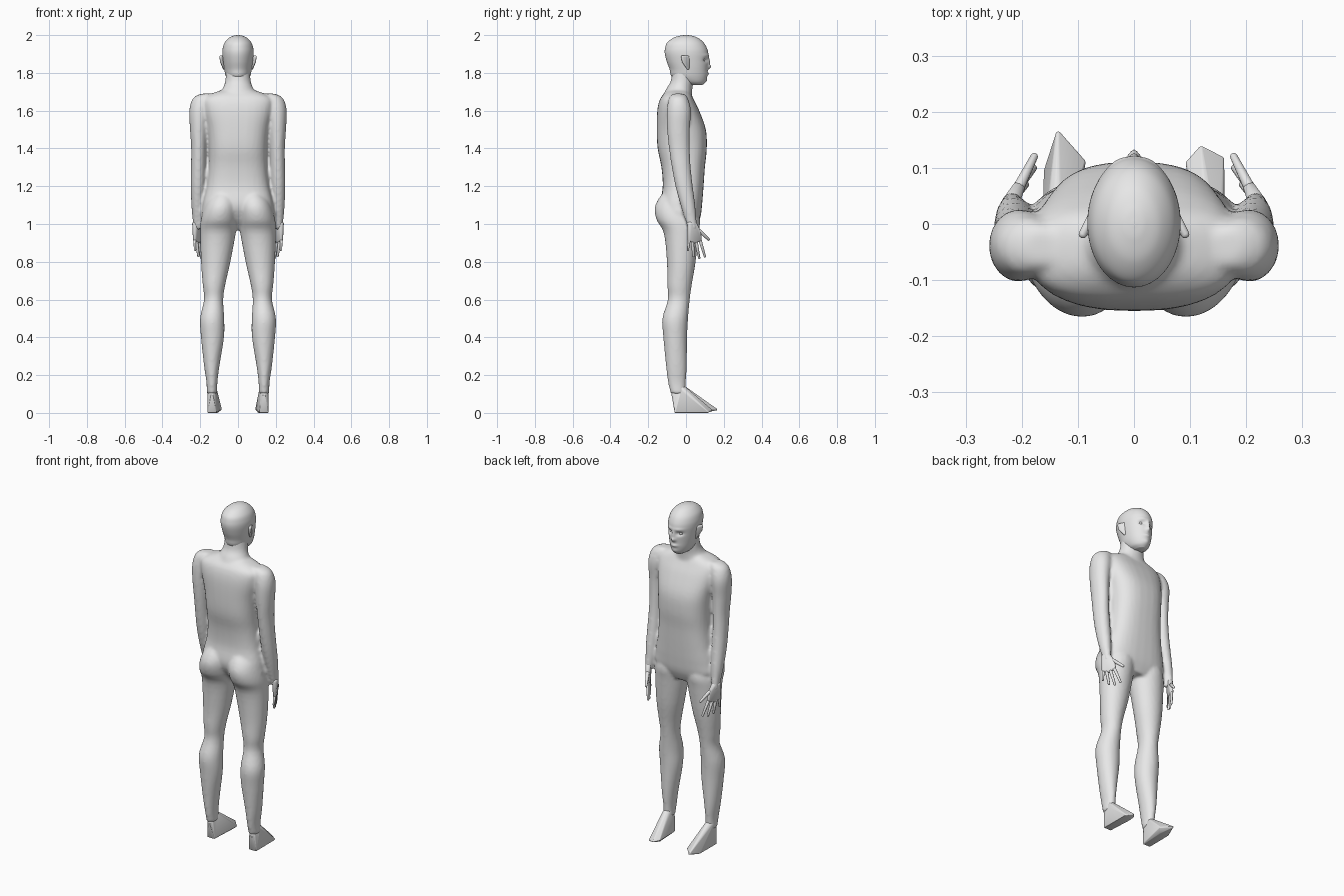
import bpy, bmesh, math

skin = bpy.data.materials.new("grey_skin")
skin.diffuse_color = (0.8, 0.8, 0.8, 1)


def finish(name, bm, smooth=True):
    bmesh.ops.recalc_face_normals(bm, faces=bm.faces)
    for f in bm.faces:
        f.smooth = smooth
    me = bpy.data.meshes.new(name)
    bm.to_mesh(me)
    bm.free()
    me.materials.append(skin)
    ob = bpy.data.objects.new(name, me)
    bpy.context.collection.objects.link(ob)
    return ob


def catmull(a, b, c, d, t):
    return [0.5 * (2 * q + (r - p) * t + (2 * p - 5 * q + 4 * r - s) * t * t
                   + (3 * q - p - 3 * r + s) * t ** 3) for p, q, r, s in zip(a, b, c, d)]


def loft(bm, rings, side=1, power=2.0, segs=32, steps=4):
    """Smooth horizontal sections (z, cx, cy, rx, ry), closed at both ends."""
    path = []
    for i in range(len(rings) - 1):
        a, d = rings[max(i - 1, 0)], rings[min(i + 2, len(rings) - 1)]
        path += [catmull(a, rings[i], rings[i + 1], d, k / steps) for k in range(steps)]
    path.append(rings[-1])
    loops = []
    for z, cx, cy, rx, ry in path:
        loop = []
        for k in range(segs):
            t = 2 * math.pi * k / segs
            c, s = math.cos(t), math.sin(t)
            x = cx + rx * math.copysign(abs(c) ** (2 / power), c)
            y = cy + ry * math.copysign(abs(s) ** (2 / power), s)
            loop.append(bm.verts.new((side * x, y, z)))
        loops.append(loop)
    for lo, hi in zip(loops, loops[1:]):
        for k in range(segs):
            n = (k + 1) % segs
            bm.faces.new((lo[k], lo[n], hi[n], hi[k]))
    bm.faces.new(loops[0])
    bm.faces.new(loops[-1])


def hull(bm, balls, side=1, n=10):
    """Convex skin around small balls (x, y, z, r)."""
    pts = []
    for x, y, z, r in balls:
        pts += [bm.verts.new((side * x, y, z + r)), bm.verts.new((side * x, y, z - r))]
        for j in range(1, 5):
            p = math.pi * j / 5
            for k in range(n):
                t = 2 * math.pi * k / n
                pts.append(bm.verts.new((side * x + r * math.sin(p) * math.cos(t),
                                         y + r * math.sin(p) * math.sin(t),
                                         z + r * math.cos(p))))
    res = bmesh.ops.convex_hull(bm, input=pts)
    junk = {g for g in res["geom_interior"] + res["geom_unused"]
            if isinstance(g, bmesh.types.BMVert)}
    bmesh.ops.delete(bm, geom=list(junk), context='VERTS')


# Body: torso, neck, arms and legs fused into one skin
torso = [(0.97, 0, 0.0, 0.08, 0.05), (1.03, 0, -0.015, 0.185, 0.09),
         (1.10, 0, -0.025, 0.187, 0.11), (1.20, 0, -0.015, 0.166, 0.108),
         (1.30, 0, -0.015, 0.156, 0.115), (1.40, 0, -0.02, 0.156, 0.13),
         (1.50, 0, -0.025, 0.165, 0.13), (1.60, 0, -0.041, 0.185, 0.111),
         (1.66, 0, -0.049, 0.185, 0.089), (1.69, 0, -0.046, 0.14, 0.07),
         (1.71, 0, -0.04, 0.08, 0.05)]
neck = [(1.62, 0, -0.045, 0.12, 0.08), (1.68, 0, -0.043, 0.105, 0.076),
        (1.72, 0, -0.034, 0.08, 0.068), (1.76, 0, -0.02, 0.067, 0.06),
        (1.85, 0, -0.012, 0.06, 0.058)]
arm = [(1.69, 0.165, -0.04, 0.03, 0.03), (1.665, 0.187, -0.04, 0.052, 0.05),
       (1.60, 0.203, -0.038, 0.055, 0.064), (1.50, 0.208, -0.04, 0.046, 0.06),
       (1.40, 0.208, -0.035, 0.040, 0.055), (1.30, 0.210, -0.025, 0.039, 0.05),
       (1.20, 0.212, -0.010, 0.038, 0.046), (1.10, 0.215, 0.010, 0.032, 0.039),
       (1.00, 0.217, 0.030, 0.021, 0.027), (0.97, 0.217, 0.037, 0.017, 0.025)]
leg = [(1.17, 0.08, -0.075, 0.03, 0.04), (1.13, 0.085, -0.07, 0.07, 0.078),
       (1.08, 0.092, -0.055, 0.089, 0.111), (1.02, 0.100, -0.04, 0.097, 0.115),
       (0.95, 0.106, -0.025, 0.094, 0.092), (0.80, 0.118, -0.025, 0.078, 0.076),
       (0.68, 0.127, -0.034, 0.060, 0.065), (0.60, 0.129, -0.038, 0.051, 0.058),
       (0.50, 0.137, -0.057, 0.064, 0.068), (0.40, 0.135, -0.057, 0.061, 0.063),
       (0.25, 0.139, -0.051, 0.041, 0.055), (0.16, 0.138, -0.048, 0.029, 0.047),
       (0.10, 0.138, -0.042, 0.028, 0.038)]
bm = bmesh.new()
loft(bm, torso, power=2.7)
loft(bm, neck)
for side in (-1, 1):
    loft(bm, arm, side)
    loft(bm, leg, side)
body = finish("body", bm)
mod = body.modifiers.new("fuse", 'REMESH')
mod.mode = 'VOXEL'
mod.voxel_size = 0.009
mod.use_smooth_shade = True
mod = body.modifiers.new("soften", 'SMOOTH')
mod.factor = 0.5
mod.iterations = 4

# Head, with the face pushed in and out of its front (+y) side
skull = [(1.735, 0, 0.050, 0.025, 0.035), (1.75, 0, 0.035, 0.048, 0.066),
         (1.78, 0, 0.018, 0.064, 0.094), (1.82, 0, 0.014, 0.073, 0.101),
         (1.86, 0, 0.008, 0.079, 0.110), (1.90, 0, 0.003, 0.083, 0.115),
         (1.93, 0, 0.000, 0.081, 0.111), (1.96, 0, -0.003, 0.071, 0.097),
         (1.985, 0, -0.002, 0.048, 0.066), (1.997, 0, 0, 0.022, 0.03),
         (2.0, 0, 0, 0.004, 0.005)]
# (x, z, width, height, push)
features = [(0, 1.832, 0.013, 0.012, 0.015), (0, 1.86, 0.009, 0.022, 0.009),
            (0, 1.795, 0.020, 0.007, 0.008), (0, 1.76, 0.020, 0.012, 0.005)]
for s in (-1, 1):
    features += [(s * 0.031, 1.868, 0.017, 0.011, -0.013),
                 (s * 0.030, 1.893, 0.024, 0.008, 0.004)]
bm = bmesh.new()
loft(bm, skull, segs=96, steps=7)
for v in bm.verts:
    if v.co.y > 0.04:
        x, z = v.co.x, v.co.z
        v.co.y += sum(a * math.exp(-((x - fx) / w) ** 2 - ((z - fz) / h) ** 2)
                      for fx, fz, w, h, a in features)
finish("head", bm)

# Toes differ slightly from left to right
toes = {-1: [(0.135, 0.160, 0.018, 0.005), (0.092, 0.110, 0.02, 0.006),
             (0.155, 0.095, 0.006, 0.006)],
        1: [(0.120, 0.134, 0.014, 0.005), (0.098, 0.108, 0.02, 0.006),
            (0.155, 0.115, 0.006, 0.006)]}
heel = [(0.118, -0.055, 0.006, 0.006), (0.156, -0.055, 0.006, 0.006),
        (0.138, -0.025, 0.125, 0.025), (0.138, -0.058, 0.10, 0.02),
        (0.11, 0.09, 0.006, 0.006)]

# Hand: knuckle (y, z) to tip (y, z) and radius, on a slanted plane
fingers = [(0.074, 0.915, 0.100, 0.828, 0.0085), (0.054, 0.905, 0.070, 0.820, 0.0085),
           (0.034, 0.905, 0.040, 0.830, 0.0085), (0.017, 0.915, 0.010, 0.862, 0.0075),
           (0.070, 0.965, 0.120, 0.918, 0.0095)]


def on_hand(y, z, r):
    return (0.238 - 0.5 * y - 0.1 * max(0, 0.92 - z), y, z, r)


for side, word in ((-1, "left"), (1, "right")):
    bm = bmesh.new()
    hull(bm, heel + toes[side], side)
    foot = finish(word + "_foot", bm)
    bpy.ops.object.select_all(action='DESELECT')
    foot.select_set(True)
    bpy.context.view_layer.objects.active = foot
    bpy.ops.object.shade_smooth_by_angle(angle=math.radians(35))

    bm = bmesh.new()
    hull(bm, [on_hand(0.022, 1.0, 0.016), on_hand(0.042, 1.0, 0.016),
              on_hand(0.018, 0.918, 0.010), on_hand(0.045, 0.908, 0.011),
              on_hand(0.074, 0.918, 0.010), on_hand(0.068, 0.96, 0.011)], side)
    for y0, z0, y1, z1, r in fingers:
        hull(bm, [on_hand(y0, z0, r * 1.1), on_hand(y1, z1, r * 0.75)], side)
    finish(word + "_hand", bm)

    bm = bmesh.new()
    hull(bm, [(0.076, 0.012, 1.885, 0.008), (0.091, -0.018, 1.885, 0.008),
              (0.088, -0.015, 1.86, 0.007), (0.073, 0.010, 1.825, 0.008)], side)
    finish(word + "_ear", bm)

    bm = bmesh.new()
    hull(bm, [(0.031, 0.090, 1.868, 0.012)], side, 16)
    finish(word + "_eye", bm)
